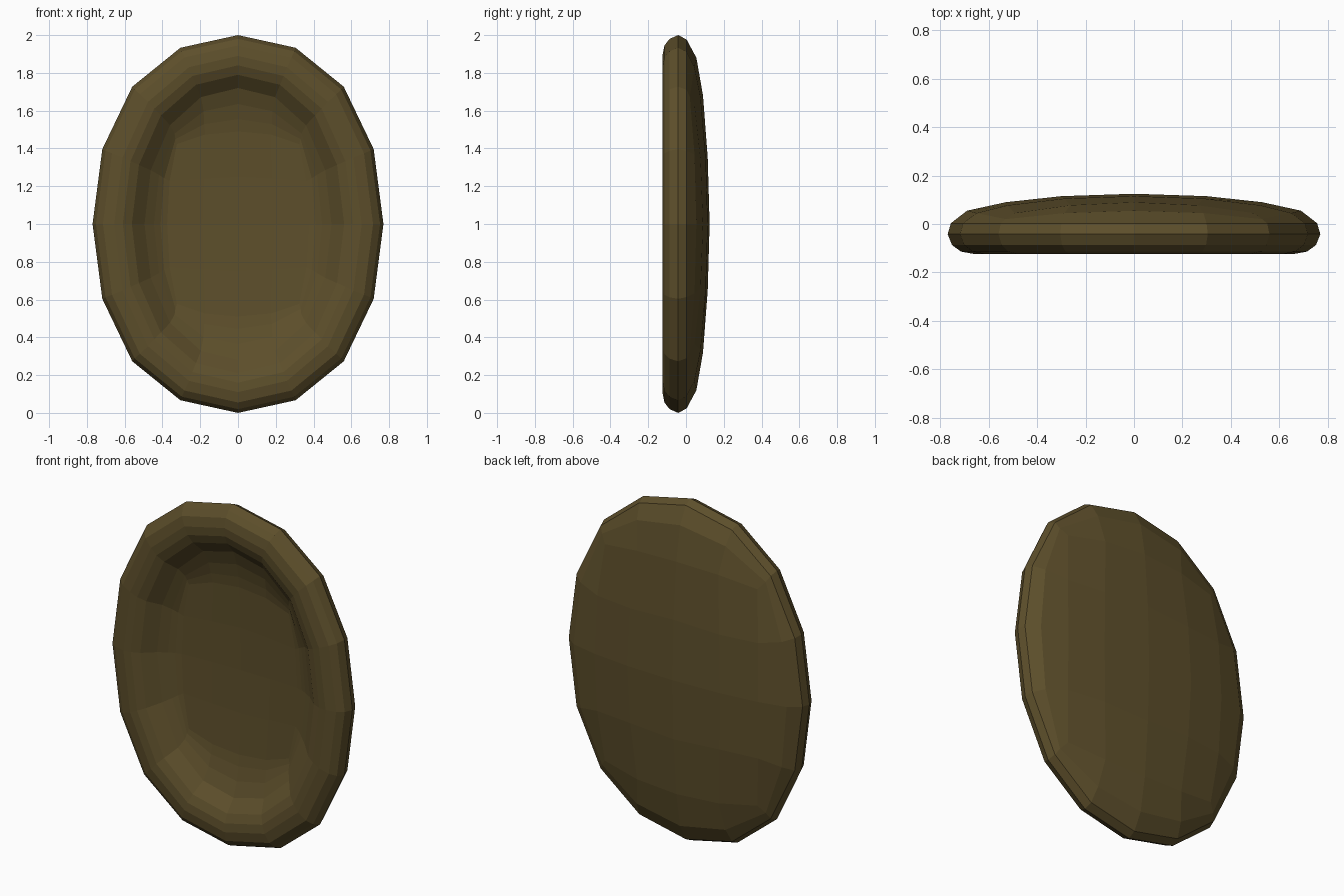
import bpy, bmesh

if "Cube" in bpy.data.objects:
    bpy.data.objects.remove(bpy.data.objects["Cube"])

# Quarter outlines with 16 sides (unit size): rounded oval and square
U = [1.0, 0.933, 0.727, 0.396, 0.0]
SQ = [1.0, 1.0, 1.0, 0.53, 0.0]


def u(k, s):
    """Horizontal position of point k, blended from oval (s=0) to square (s=1)."""
    k %= 16
    k = min(k, 16 - k)
    i = min(k, 8 - k)
    v = U[i] * (1 - s) + SQ[i] * s
    return v if k <= 4 else -v


bm = bmesh.new()


def ring(rx, rz, y, s=0.0, drop=0.0):
    # drop lowers the four corners of a domed ring
    fall = [0, 0.28, 1, 0.28]
    return [bm.verts.new((rx * u(k, s), y - drop * fall[k % 4], 1 + rz * u(k - 4, s)))
            for k in range(16)]


def grid_cap(r, rx, rz, y_mid, y_centre):
    """Close a 16-sided ring with a 4 x 4 curved quad grid."""
    c = bm.verts.new((0, y_centre, 1))
    dirs = [(1, 0), (1, 1), (0, 1), (-1, 1), (-1, 0), (-1, -1), (0, -1), (1, -1)]
    m = []
    for dx, dz in dirs:
        diag = dx != 0 and dz != 0
        f = 0.96 if diag else 1.0
        y = 2 * y_mid - y_centre if diag else y_mid
        m.append(bm.verts.new((dx * f * rx, y, 1 + dz * f * rz)))
    for q in range(4):
        k, j = 4 * q, 2 * q
        a, b, d = m[j], m[j + 1], m[(j + 2) % 8]
        bm.faces.new((r[k], r[k + 1], b, a))
        bm.faces.new((r[k + 1], r[k + 2], r[k + 3], b))
        bm.faces.new((r[k + 3], r[(k + 4) % 16], d, b))
        bm.faces.new((a, b, d, c))


# Section from the back, round the rolled rim, into the basin: rx, rz, y, squareness, drop
section = [
    (0.53, 0.68, 0.09, 0.75, 0.045), (0.69, 0.88, 0.055, 0.15, 0.035),
    (0.757, 0.977, 0.003),
    (0.77, 1.0, -0.042), (0.752, 0.98, -0.087), (0.715, 0.945, -0.114),
    (0.655, 0.89, -0.125), (0.61, 0.84, -0.121), (0.562, 0.79, -0.101),
    (0.495, 0.72, -0.042), (0.445, 0.635, -0.012, 0.1), (0.41, 0.555, 0.005, 0.3, 0.003),
    (0.375, 0.49, 0.014, 0.5, 0.006),
]
rings = [ring(*s) for s in section]
for p, n in zip(rings, rings[1:]):
    for k in range(16):
        j = (k + 1) % 16
        bm.faces.new((p[k], p[j], n[j], n[k]))

# Domed back and hollow basin floor
grid_cap(rings[0], 0.30, 0.35, 0.115, 0.125)
grid_cap(rings[-1], 0.19, 0.25, 0.024, 0.028)
bmesh.ops.recalc_face_normals(bm, faces=bm.faces[:])

mesh = bpy.data.meshes.new("oval_dish")
bm.to_mesh(mesh)
bm.free()
dish = bpy.data.objects.new("oval_dish", mesh)
bpy.context.collection.objects.link(dish)

mat = bpy.data.materials.new("olive_brown")
mat.diffuse_color = (0.11, 0.078, 0.024, 1)
mat.use_nodes = True
mat.node_tree.nodes["Principled BSDF"].inputs["Base Color"].default_value = mat.diffuse_color
mesh.materials.append(mat)
